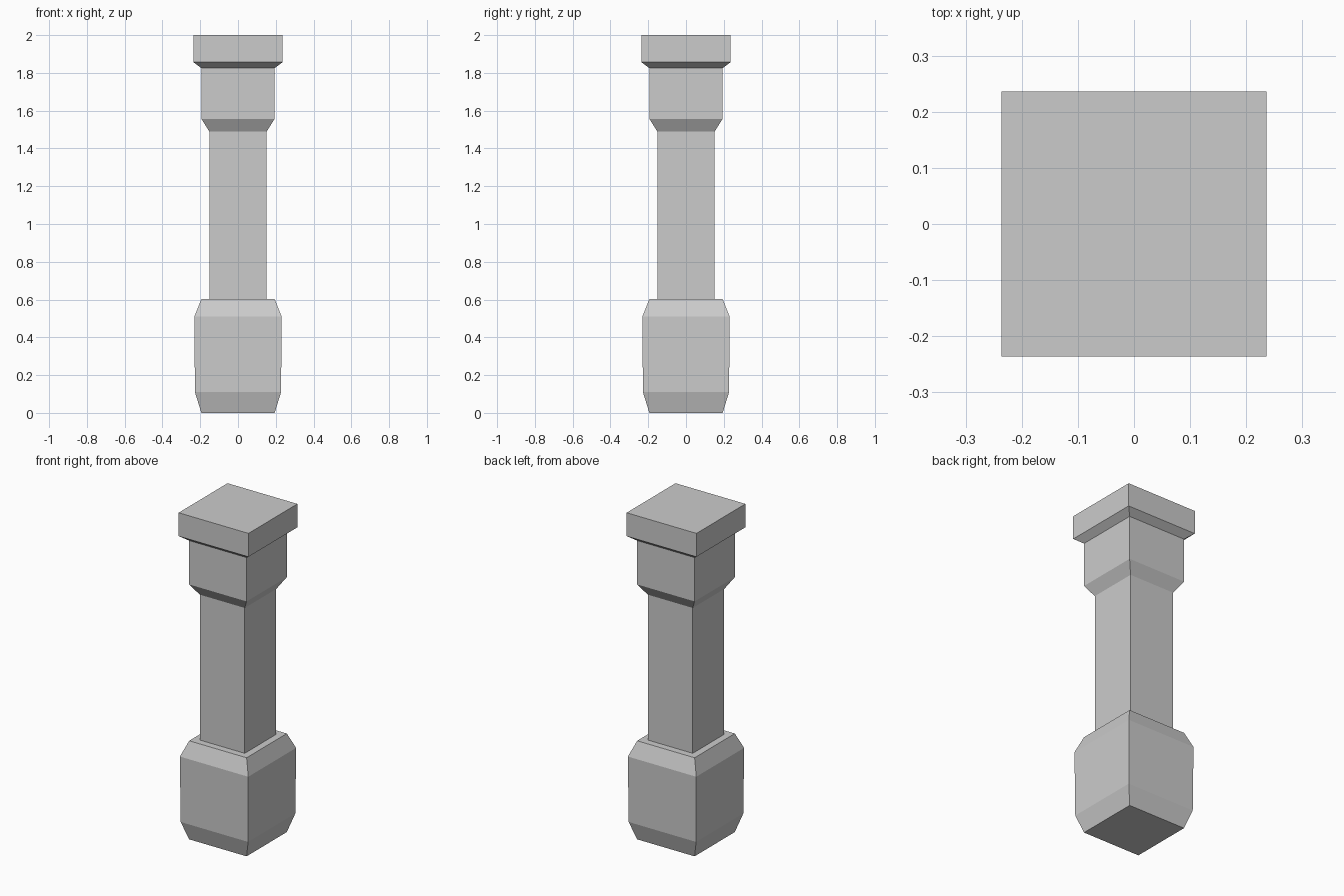
import bpy
import bmesh

old = bpy.data.objects.get("Cube")
if old:
    bpy.data.objects.remove(old, do_unlink=True)

# One plain stone colour
stone = bpy.data.materials.new("grey stone")
stone.use_nodes = True
GREY = (0.6, 0.6, 0.6, 1.0)
stone.diffuse_color = GREY
stone.node_tree.nodes["Principled BSDF"].inputs["Base Color"].default_value = GREY


def square_loft(name, profile):
    """Stack square rings given as (half width, height) and cap both ends."""
    bm = bmesh.new()
    corners = [(-1, -1), (1, -1), (1, 1), (-1, 1)]
    rings = [[bm.verts.new((sx * r, sy * r, z)) for sx, sy in corners]
             for r, z in profile]
    for low, high in zip(rings, rings[1:]):
        for i in range(4):
            j = (i + 1) % 4
            bm.faces.new((low[i], low[j], high[j], high[i]))
    bm.faces.new(rings[0][::-1])
    bm.faces.new(rings[-1])
    mesh = bpy.data.meshes.new(name)
    bm.to_mesh(mesh)
    bm.free()
    mesh.materials.append(stone)
    obj = bpy.data.objects.new(name, mesh)
    bpy.context.collection.objects.link(obj)
    return obj


# Whole post: bevelled base, slim shaft, flared collar and square cap
square_loft("pillar", [
    # base
    (0.194, 0.0), (0.228, 0.11), (0.231, 0.51), (0.194, 0.602),
    # shaft
    (0.152, 0.602), (0.152, 1.49),
    # collar
    (0.194, 1.557), (0.194, 1.825),
    # cap
    (0.236, 1.857), (0.236, 2.0),
])
